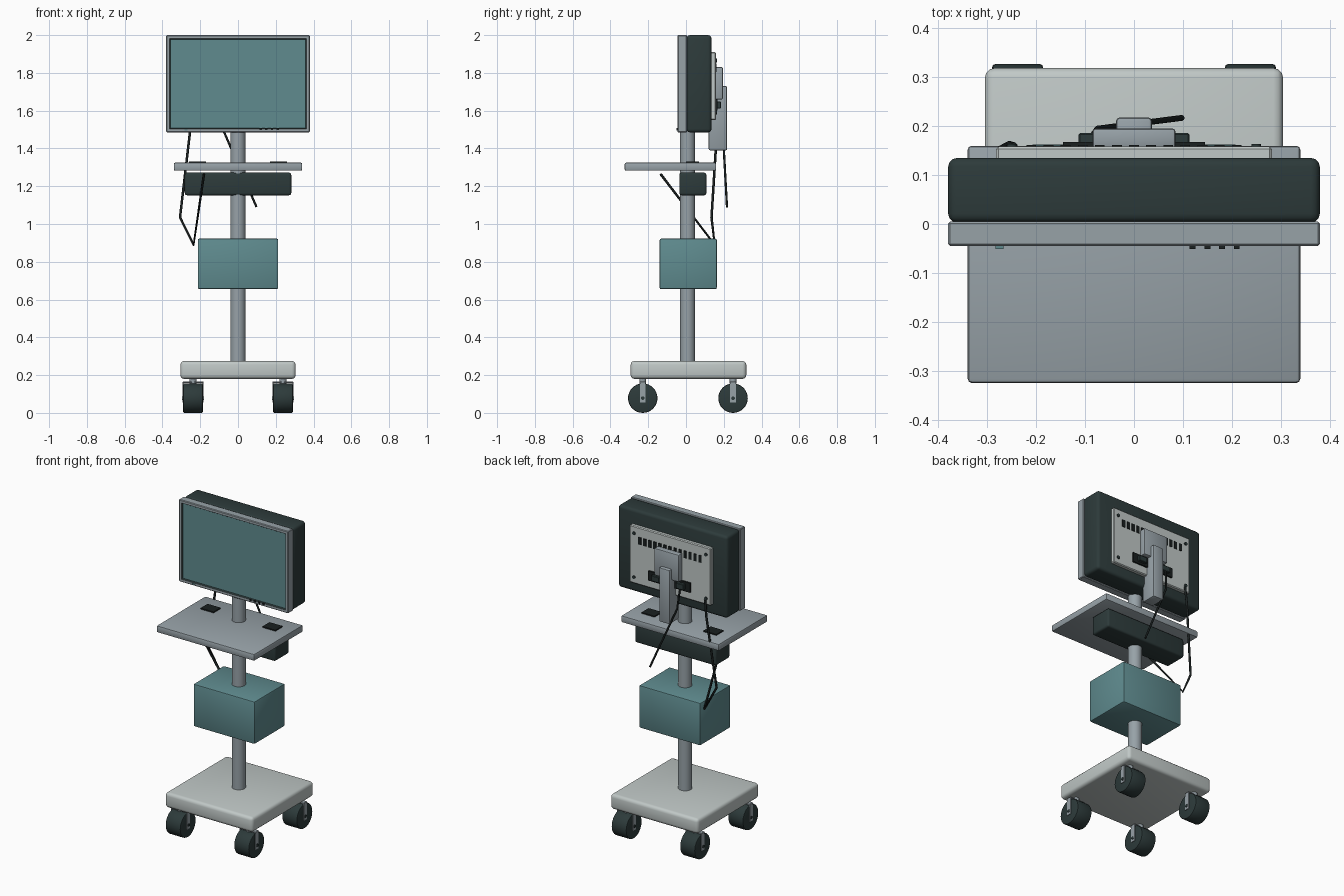
import bpy, bmesh, math
from mathutils import Vector, Matrix

if "Cube" in bpy.data.objects:
    bpy.data.objects.remove(bpy.data.objects["Cube"])


def material(name, rgb):
    m = bpy.data.materials.new(name)
    m.diffuse_color = (*rgb, 1)
    m.use_nodes = True
    m.node_tree.nodes["Principled BSDF"].inputs["Base Color"].default_value = m.diffuse_color
    return m


GREY = material("mid grey", (0.31, 0.36, 0.39))
LIGHT = material("light grey", (0.53, 0.58, 0.57))
DARK = material("dark slate", (0.026, 0.043, 0.043))
BLACK = material("near black", (0.010, 0.014, 0.014))
TEAL = material("teal", (0.115, 0.26, 0.275))


def finish(name, bm, *mats):
    me = bpy.data.meshes.new(name)
    bm.to_mesh(me)
    bm.free()
    ob = bpy.data.objects.new(name, me)
    bpy.context.collection.objects.link(ob)
    for m in mats:
        me.materials.append(m)
    bpy.ops.object.select_all(action='DESELECT')
    ob.select_set(True)
    bpy.context.view_layer.objects.active = ob
    bpy.ops.object.shade_smooth_by_angle(angle=math.radians(35))
    return ob


def box_mesh(x, y, z, bevel=0.0, segments=3):
    """Box from (min, max) ranges with rounded edges."""
    bm = bmesh.new()
    bmesh.ops.create_cube(bm, size=1)
    for v in bm.verts:
        for i, (lo, hi) in enumerate((x, y, z)):
            v.co[i] = lo if v.co[i] < 0 else hi
    if bevel:
        bmesh.ops.bevel(bm, geom=bm.edges[:], offset=bevel, segments=segments,
                        profile=0.5, affect='EDGES')
    return bm


def box(name, x, y, z, mat, bevel=0.0, segments=3):
    return finish(name, box_mesh(x, y, z, bevel, segments), mat)


def cylinder(name, centre, radius, depth, axis, mat, sides=32, bevel=0.0):
    bm = bmesh.new()
    bmesh.ops.create_cone(bm, cap_ends=True, segments=sides, radius1=radius,
                          radius2=radius, depth=depth)
    if bevel:
        rims = [e for e in bm.edges if abs(e.verts[0].co.z - e.verts[1].co.z) < 1e-6]
        bmesh.ops.bevel(bm, geom=rims, offset=bevel, segments=2,
                        profile=0.5, affect='EDGES')
    turn = Vector((0, 0, 1)).rotation_difference(Vector(axis)).to_matrix().to_4x4()
    bm.transform(Matrix.Translation(centre) @ turn)
    return finish(name, bm, mat)


def cable(name, points, radius):
    cu = bpy.data.curves.new(name, 'CURVE')
    cu.dimensions = '3D'
    cu.bevel_depth = radius
    cu.bevel_resolution = 2
    cu.use_fill_caps = True
    sp = cu.splines.new('POLY')
    sp.points.add(len(points) - 1)
    for p, co in zip(sp.points, points):
        p.co = (*co, 1)
    cu.materials.append(BLACK)
    ob = bpy.data.objects.new(name, cu)
    bpy.context.collection.objects.link(ob)


# Base, pole, equipment boxes and shelf
box("base", (-0.305, 0.305), (-0.293, 0.319), (0.18, 0.275), LIGHT, 0.02)
cylinder("pole", (0, 0.008, 0.90), 0.04, 1.30, (0, 0, 1), GREY)
box("equipment_box", (-0.213, 0.213), (-0.14, 0.163), (0.655, 0.922), TEAL, 0.008, 2)
box("under_shelf_unit", (-0.282, 0.282), (-0.035, 0.108), (1.152, 1.272), DARK, 0.012)
box("shelf", (-0.34, 0.34), (-0.325, 0.16), (1.282, 1.325), GREY, 0.008, 2)

# Shelf pads and casters, one set per side
for s in (-1, 1):
    cx = 0.215 * s
    box("shelf_pad", (cx - 0.045, cx + 0.045), (0.0, 0.07), (1.322, 1.332), BLACK)
    wx = 0.238 * s
    for wy in (-0.229, 0.249):
        cylinder("wheel", (wx, wy, 0.078), 0.078, 0.104, (1, 0, 0), DARK, 32, 0.006)
        cylinder("caster_stem", (wx, wy, 0.17), 0.018, 0.03, (0, 0, 1), GREY, 20)
        box("fork_bridge", (wx - 0.055, wx + 0.055), (wy - 0.017, wy + 0.017),
            (0.158, 0.166), GREY, 0.002, 1)
        for t in (-1, 1):
            fx = wx + 0.053 * t
            box("fork_arm", (fx - 0.003, fx + 0.003), (wy - 0.015, wy + 0.015),
                (0.055, 0.164), GREY)
            cylinder("axle_bolt", (fx + 0.003 * t, wy, 0.078), 0.010, 0.006,
                     (1, 0, 0), DARK, 12)

# Monitor frame with a dark recessed lip and the screen face
bm = box_mesh((-0.38, 0.38), (-0.045, 0.005), (1.485, 2.0), 0.004, 1)
bm.normal_update()
front = min(bm.faces, key=lambda f: f.calc_center_median().y)
bmesh.ops.inset_region(bm, faces=[front], thickness=0.020)
lip = bmesh.ops.inset_region(bm, faces=[front], thickness=0.007, depth=-0.008)
for f in lip["faces"]:
    f.material_index = 1
front.material_index = 2
finish("monitor_frame", bm, GREY, DARK, TEAL)

# Monitor housing and rear panel
box("monitor_housing", (-0.38, 0.38), (0.003, 0.135), (1.485, 2.0), DARK, 0.018)
box("rear_panel", (-0.282, 0.282), (0.125, 0.158), (1.55, 1.91), LIGHT, 0.005, 1)

# Front buttons and power lamp
for i in range(4):
    bx = 0.12 + 0.03 * i
    box("button", (bx - 0.006, bx + 0.006), (-0.051, -0.044), (1.497, 1.508), BLACK)
box("power_lamp", (-0.283, -0.267), (-0.051, -0.044), (1.495, 1.501), TEAL)

# Rear vents and corner screws
for i in range(13):
    vx = -0.21 + 0.035 * i
    box("vent_slot", (vx - 0.010, vx + 0.010), (0.155, 0.162), (1.805, 1.85), BLACK)
for sx in (-0.25, 0.25):
    for sz in (1.59, 1.865):
        cylinder("panel_screw", (sx, 0.160, sz), 0.010, 0.008, (0, 1, 0), DARK, 12)

# Connector strip with plugs
box("connector_strip", (-0.145, 0.145), (0.155, 0.168), (1.60, 1.66), BLACK)
for s in (-1, 1):
    px = 0.085 * s
    box("plug", (px - 0.028, px + 0.028), (0.165, 0.186), (1.612, 1.648), DARK, 0.003, 1)

# Mount plate and support arm
box("mount_plate", (-0.085, 0.085), (0.155, 0.195), (1.66, 1.83), GREY, 0.006, 2)
box("support_arm", (-0.037, 0.037), (0.12, 0.218), (1.39, 1.73), GREY, 0.008, 2)

# Loose cables
cable("short_cable", [(-0.085, 0.18, 1.62), (-0.075, 0.195, 1.49),
                      (0.098, 0.217, 1.09)], 0.006)
cable("long_cable", [(-0.245, 0.16, 1.58), (-0.255, 0.163, 1.48), (-0.307, 0.135, 1.035),
                     (-0.235, 0.152, 0.89), (-0.18, -0.135, 1.265)], 0.007)
